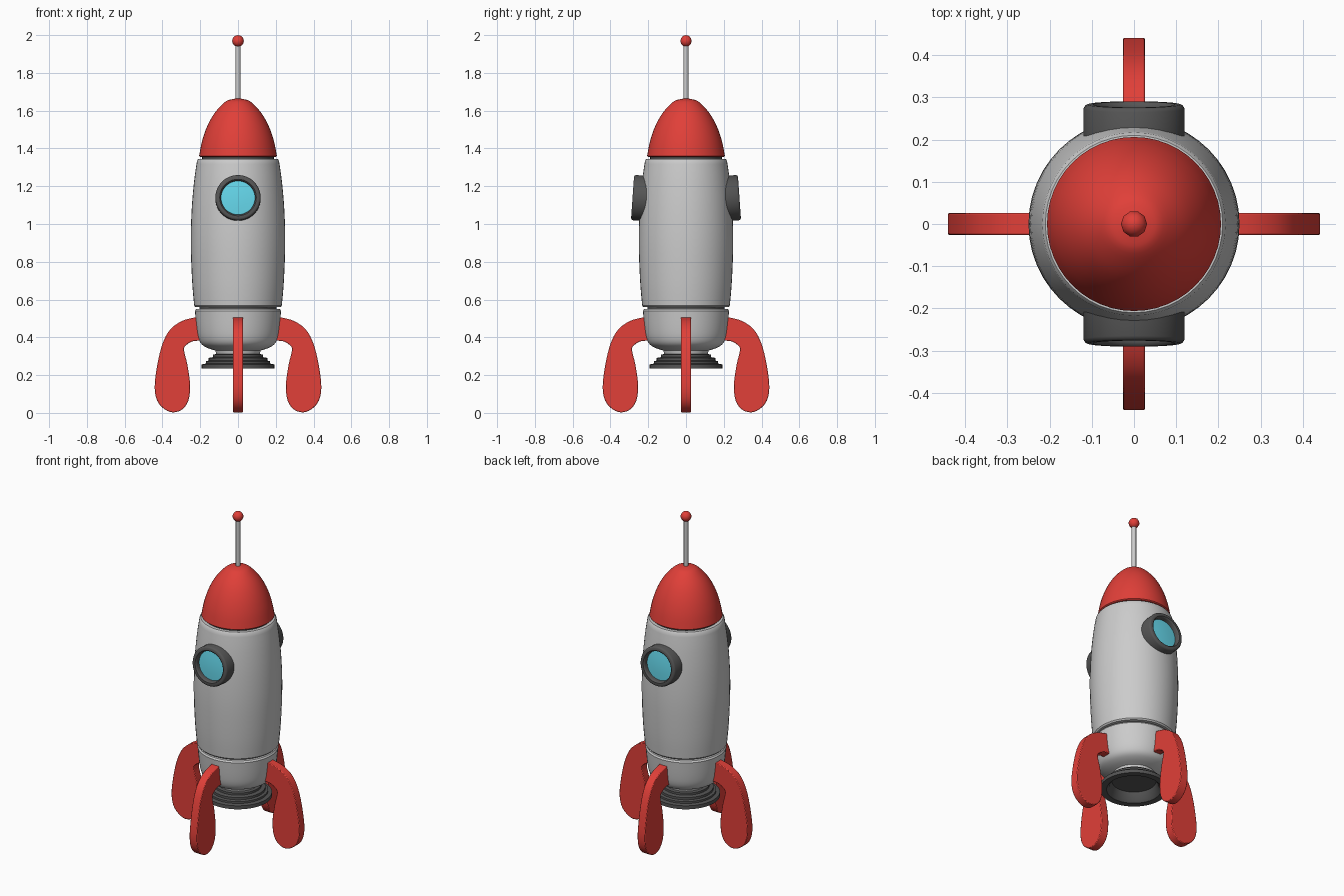
import bpy, bmesh
from math import radians, pi, cos, sin
from mathutils import Vector, Matrix

if "Cube" in bpy.data.objects:
    bpy.data.objects.remove(bpy.data.objects["Cube"])


def material(name, rgb):
    m = bpy.data.materials.new(name)
    m.diffuse_color = (*rgb, 1)
    m.use_nodes = True
    m.node_tree.nodes["Principled BSDF"].inputs["Base Color"].default_value = m.diffuse_color
    return m


RED = material("red paint", (0.75, 0.05, 0.04))
DARK = material("dark metal", (0.09, 0.09, 0.09))
GLASS = material("cyan glass", (0.13, 0.68, 0.83))


def finish(name, bm, mat=None, angle=35):
    bmesh.ops.remove_doubles(bm, verts=bm.verts, dist=1e-5)
    bmesh.ops.recalc_face_normals(bm, faces=bm.faces)
    me = bpy.data.meshes.new(name)
    bm.to_mesh(me)
    bm.free()
    ob = bpy.data.objects.new(name, me)
    bpy.context.collection.objects.link(ob)
    if mat:
        me.materials.append(mat)
    bpy.ops.object.select_all(action='DESELECT')
    ob.select_set(True)
    bpy.context.view_layer.objects.active = ob
    bpy.ops.object.shade_smooth_by_angle(angle=radians(angle))
    return ob


def lathe(name, profile, mat=None, segs=48, angle=35):
    """Spin (radius, z) points around z."""
    bm = bmesh.new()
    vs = [bm.verts.new((r, 0, z)) for r, z in profile]
    es = [bm.edges.new(p) for p in zip(vs, vs[1:])]
    bmesh.ops.spin(bm, geom=vs + es, axis=(0, 0, 1), cent=(0, 0, 0),
                   angle=2 * pi, steps=segs)
    return finish(name, bm, mat, angle)


def smooth_path(pts, n=4):
    """Open Catmull-Rom curve through the points."""
    p = [Vector(q) for q in [pts[0]] + pts + [pts[-1]]]
    out = []
    for a, b, c, d in zip(p, p[1:], p[2:], p[3:]):
        for i in range(n):
            t = i / n
            out.append(0.5 * (2 * b + (c - a) * t + (2 * a - 5 * b + 4 * c - d) * t * t
                              + (3 * b - a - 3 * c + d) * t ** 3))
    return out + [p[-1]]


# Hull: barrel and lower section, separated by narrow grooves
barrel = smooth_path([(0.232, 0.568), (0.243, 0.70), (0.25, 0.90), (0.245, 1.08),
                      (0.232, 1.23), (0.217, 1.335)])
lathe("main_hull", [(0, 0.56), (0.225, 0.56)] + [tuple(v) for v in barrel]
      + [(0.21, 1.345), (0, 1.345)])
lower = smooth_path([(0.12, 0.33), (0.16, 0.343), (0.192, 0.363), (0.209, 0.395),
                     (0.219, 0.45), (0.228, 0.54)])
lathe("lower_hull", [(0, 0.31), (0.115, 0.31)] + [tuple(v) for v in lower]
      + [(0.222, 0.55), (0, 0.55)])
lathe("hull_core", [(0, 0.5), (0.205, 0.5), (0.205, 1.3), (0.19, 1.3),
                    (0.19, 1.38), (0, 1.38)], DARK)

# Nose cone
nose = smooth_path([(0.206, 1.36), (0.19, 1.44), (0.162, 1.52), (0.122, 1.59),
                    (0.07, 1.645), (0.035, 1.66), (0, 1.665)])
lathe("nose_cone", [(0, 1.355), (0.2, 1.355)] + [tuple(v) for v in nose], RED)

# Antenna rod and ball
lathe("antenna_rod", [(0, 1.64), (0.013, 1.64), (0.013, 1.96), (0, 1.96)], segs=12)
lathe("antenna_ball", [(0.031 * sin(pi * i / 8), 1.969 - 0.031 * cos(pi * i / 8))
                       for i in range(9)], RED, segs=10, angle=60)

# Stepped, hollow engine nozzle
lathe("engine_nozzle", [(0, 0.33), (0.115, 0.33), (0.115, 0.312), (0.132, 0.308),
                        (0.132, 0.295), (0.155, 0.291), (0.155, 0.277), (0.17, 0.273),
                        (0.17, 0.261), (0.192, 0.257), (0.192, 0.235), (0.155, 0.235),
                        (0.14, 0.25), (0.125, 0.29), (0, 0.29)], DARK)

# Portholes front and back, tilted up with the hull slope
for side, sign, turn in (("front", -1, 0), ("back", 1, pi)):
    ring = lathe(side + "_porthole_ring",
                 [(0.09, -0.1), (0.12, -0.1), (0.12, -0.01), (0.116, -0.003),
                  (0.11, 0), (0.097, 0), (0.092, -0.004), (0.09, -0.01), (0.09, -0.1)], DARK)
    pane = lathe(side + "_porthole_glass",
                 [(0, -0.024), (0.05, -0.026), (0.092, -0.03), (0.092, -0.05), (0, -0.05)], GLASS)
    for ob in (ring, pane):
        ob.location = (0, sign * 0.283, 1.14)
        ob.rotation_euler = (radians(86), 0, turn)

# Four fins, one outline turned around the hull
outer = smooth_path([(0.19, 0.507), (0.23, 0.505), (0.30, 0.485), (0.36, 0.44), (0.40, 0.365),
                     (0.428, 0.25), (0.441, 0.13), (0.42, 0.05), (0.36, 0.005), (0.30, 0.015),
                     (0.263, 0.065), (0.254, 0.15), (0.268, 0.255), (0.286, 0.335),
                     (0.27, 0.362), (0.235, 0.38), (0.19, 0.382)])
for i, name in enumerate(("right_fin", "back_fin", "left_fin", "front_fin")):
    bm = bmesh.new()
    face = bm.faces.new([bm.verts.new((x, -0.026, z)) for x, z in outer])
    top = bmesh.ops.extrude_face_region(bm, geom=[face], use_keep_orig=True)["geom"]
    bmesh.ops.translate(bm, vec=(0, 0.052, 0),
                        verts=[g for g in top if isinstance(g, bmesh.types.BMVert)])
    bmesh.ops.rotate(bm, verts=bm.verts, matrix=Matrix.Rotation(i * pi / 2, 3, 'Z'))
    fin = finish(name, bm, RED)
    bev = fin.modifiers.new("edge_bevel", 'BEVEL')
    bev.width, bev.segments, bev.angle_limit = 0.004, 2, radians(50)
